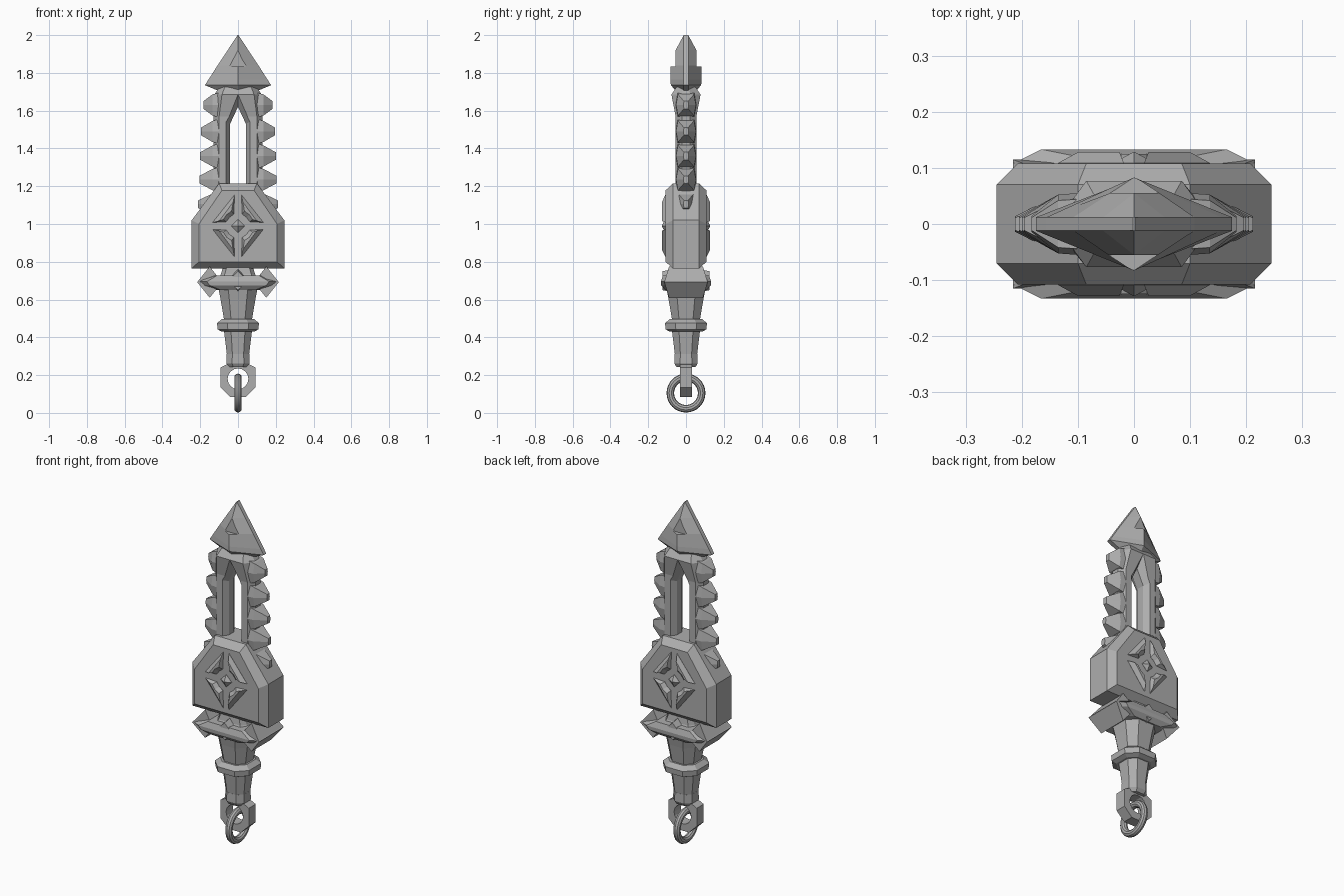
import bpy, bmesh, math
from mathutils import Vector

if "Cube" in bpy.data.objects:
    bpy.data.objects.remove(bpy.data.objects["Cube"])

steel = bpy.data.materials.new("grey steel")
steel.diffuse_color = (0.42, 0.42, 0.42, 1)
steel.use_nodes = True
steel.node_tree.nodes["Principled BSDF"].inputs["Base Color"].default_value = steel.diffuse_color


def finish(name, bm):
    bmesh.ops.recalc_face_normals(bm, faces=bm.faces)
    me = bpy.data.meshes.new(name)
    bm.to_mesh(me)
    bm.free()
    ob = bpy.data.objects.new(name, me)
    me.materials.append(steel)
    bpy.context.collection.objects.link(ob)
    return ob


def loft(name, rings):
    """Skin a list of equally long point rings and cap both ends."""
    bm = bmesh.new()
    vs = [[bm.verts.new(p) for p in r] for r in rings]
    n = len(rings[0])
    for a, b in zip(vs, vs[1:]):
        for i in range(n):
            j = (i + 1) % n
            bm.faces.new((a[i], a[j], b[j], b[i]))
    bm.faces.new(vs[0])
    bm.faces.new(vs[-1])
    return finish(name, bm)


def octagon(z, hx, hy, cx, cy):
    return [(hx, -cy, z), (hx, cy, z), (cx, hy, z), (-cx, hy, z),
            (-hx, cy, z), (-hx, -cy, z), (-cx, -hy, z), (cx, -hy, z)]


def round8(z, h):
    return octagon(z, h, h, h * 0.5, h * 0.5)


def outline(pts, y):
    """Half outline (x, z) mirrored to a closed ring at depth y."""
    full = pts + [(-x, z) for x, z in reversed(pts) if x > 0]
    return [(x, y, z) for x, z in full]


def cut(ob, cutter):
    m = ob.modifiers.new("cut", 'BOOLEAN')
    m.operation = 'DIFFERENCE'
    m.solver = 'EXACT'
    m.object = cutter
    cutter.hide_render = True
    cutter.hide_set(True)


# Spear tip: diamond section with a flat notch on each face
tip = loft("tip", [
    [(w, -.012, z), (w, .012, z), (0, y, z), (-w, .012, z), (-w, -.012, z), (0, -y, z)]
    for z, w, y in [(1.695, .08, .045), (1.735, .175, .08), (1.765, .156, .083),
                    (1.84, .108, .083), (1.92, .055, .055), (2.0, .002, .012)]])
for s in (-1, 1):
    square = [(-.1, s * .055), (.1, s * .055), (.1, s * .2), (-.1, s * .2)]
    cut(tip, loft("tip_notch_cutter", [[(x, y, z) for x, y in square] for z in (1.835, 1.95)]))

# Blade frame with a pointed, flared opening
frame = loft("blade_frame", [
    octagon(1.12, .13, .055, .1, .022), octagon(1.57, .13, .055, .1, .022),
    octagon(1.685, .125, .077, .085, .022), octagon(1.725, .1, .05, .07, .015)])
small = [(.042, 1.19), (.042, 1.53), (0, 1.62)]
large = [(.08, 1.19), (.08, 1.55), (0, 1.69)]
cut(frame, loft("opening_cutter", [outline(large, -.08), outline(small, -.025),
                                   outline(small, .025), outline(large, .08)]))

# Saw teeth along both edges
for s in (-1, 1):
    for z, tx in [(1.63, .183), (1.49, .196), (1.36, .2), (1.235, .205), (1.105, .212)]:
        loft("tooth", [[(s * x, -y, z - h), (s * x, y, z - h), (s * x, y * 1.25, z),
                        (s * x, y, z + h), (s * x, -y, z + h), (s * x, -y * 1.25, z)]
                       for x, y, h in [(.1, .044, .065), (.135, .042, .056), (tx, .011, .02)]])

# Main body block with chamfered rim
big = [(.245, .765), (.245, 1.02), (.1, 1.215)]
inner = [(.207, .8), (.207, 1.0), (.085, 1.178)]
loft("body", [outline(inner, -.108), outline(big, -.07), outline(big, .07), outline(inner, .108)])

# Raised emblem on both faces: four arrow wedges and a centre stud
CZ = .99
base = [Vector((.018, .165)), Vector((.135, .018)), Vector((.062, .022)),
        Vector((.045, .045)), Vector((.022, .062))]
ridge = [Vector((.026, .125)), Vector((.1, .026)), Vector((.078, .034)),
         Vector((.06, .06)), Vector((.034, .078))]
for side in (-1, 1):
    for sx in (-1, 1):
        for sz in (-1, 1):
            loft("emblem_wedge", [[(sx * p.x, side * y, CZ + sz * p.y) for p in ring]
                                  for ring, y in ((base, .1), (base, .109), (ridge, .128))])
    loft("emblem_stud", [[(r, side * y, CZ), (0, side * y, CZ + r), (-r, side * y, CZ),
                          (0, side * y, CZ - r)] for r, y in ((.036, .1), (.036, .109), (.002, .128))])

# Guard: neck, plate and turned square end blocks
loft("guard_neck", [octagon(.7, .11, .1, .08, .06), octagon(.735, .09, .08, .07, .05),
                    octagon(.77, .08, .075, .06, .05)])
loft("guard_plate", [octagon(.65, .12, .11, .09, .08), octagon(.675, .19, .131, .15, .1),
                     octagon(.695, .215, .133, .165, .108), octagon(.728, .13, .122, .11, .08)])
for s in (-1, 1):
    loft("guard_block", [[(s * .15 + r, y, .692), (s * .15, y * .78, .692 + 1.25 * r),
                          (s * .15 - r, y, .692), (s * .15, y * .78, .692 - 1.25 * r)]
                         for r, y in ((.066, -.115), (.066, .115))])
    loft("guard_stud", [[(r, s * y, .7), (0, s * y, .7 + r), (-r, s * y, .7), (0, s * y, .7 - r)]
                        for r, y in ((.065, .05), (.05, .125))])

# Handle, collar and foot
loft("handle_upper", [round8(.47, .07), round8(.6, .092), round8(.665, .105)])
loft("handle_collar", [round8(.43, .085), round8(.442, .108), round8(.475, .111), round8(.497, .085)])
loft("handle_lower", [round8(.31, .059), round8(.45, .076)])
loft("handle_foot", [round8(.242, .05), round8(.262, .062), round8(.312, .06)])

# Eyelet plate with a round hole
plate = [(.042, .085), (.092, .135), (.092, .24), (.06, .256)]
eyelet = loft("eyelet", [outline(plate, -.032), outline(plate, .032)])
hole = [(.055 * math.cos(i * math.pi / 8), .18 + .055 * math.sin(i * math.pi / 8)) for i in range(16)]
cut(eyelet, loft("eyelet_cutter", [[(x, y, z) for x, z in hole] for y in (-.1, .1)]))

# Hanging ring
bpy.ops.mesh.primitive_torus_add(location=(0, 0, .105), rotation=(0, math.pi / 2, 0),
                                 major_radius=.083, minor_radius=.02,
                                 major_segments=32, minor_segments=10)
ring = bpy.context.object
ring.name = "hanging_ring"
ring.data.materials.append(steel)
bpy.ops.object.shade_smooth_by_angle()
